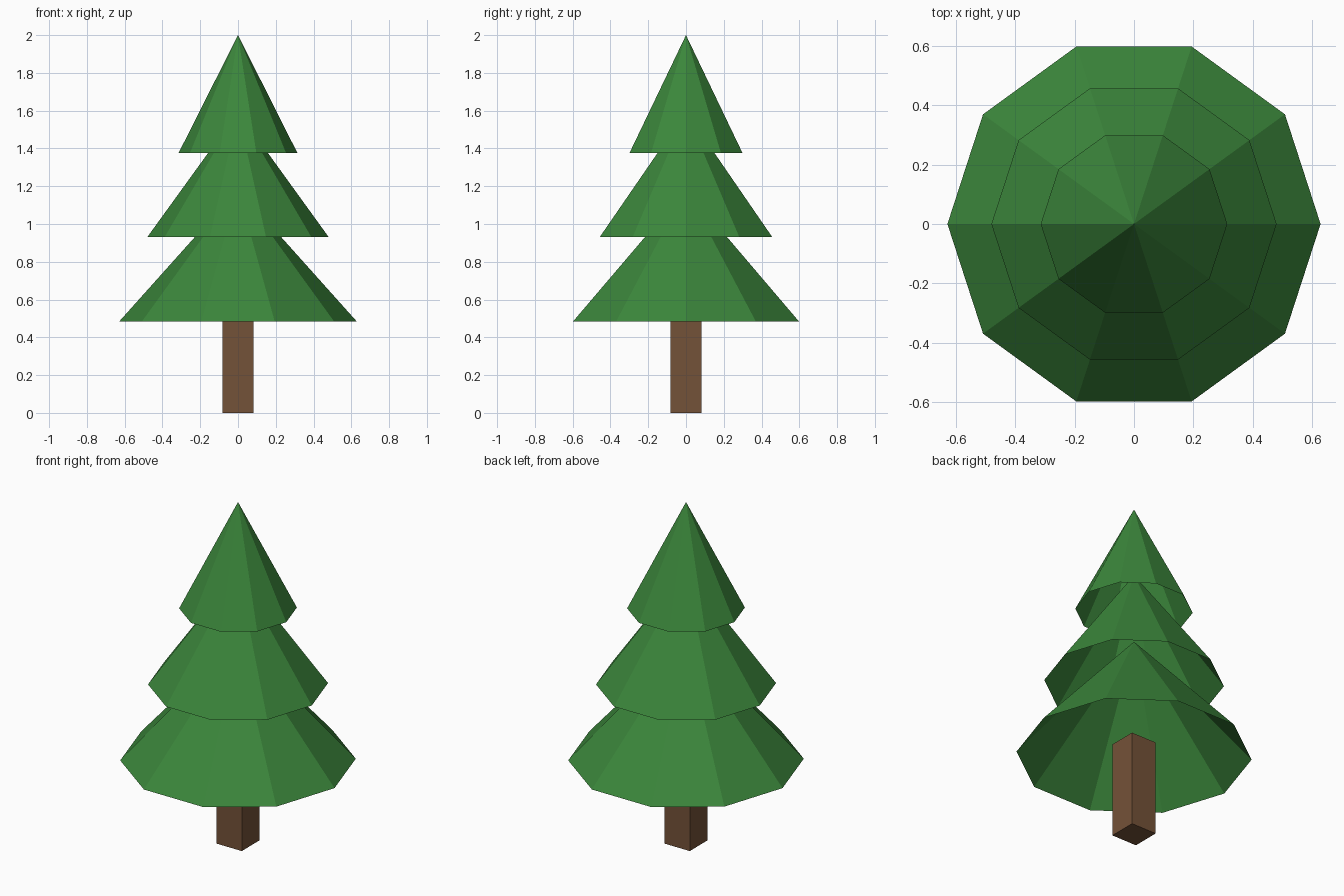
import bpy
import bmesh
import math

if "Cube" in bpy.data.objects:
    bpy.data.objects.remove(bpy.data.objects["Cube"])


def make_material(name, colour):
    mat = bpy.data.materials.new(name)
    mat.diffuse_color = (*colour, 1.0)
    mat.use_nodes = True
    mat.node_tree.nodes["Principled BSDF"].inputs["Base Color"].default_value = mat.diffuse_color
    return mat


def add_object(name, bm, mat):
    bmesh.ops.recalc_face_normals(bm, faces=bm.faces)
    mesh = bpy.data.meshes.new(name)
    bm.to_mesh(mesh)
    bm.free()
    mesh.materials.append(mat)
    obj = bpy.data.objects.new(name, mesh)
    bpy.context.collection.objects.link(obj)
    return obj


def foliage_tier(name, radius, base, apex, mat, sides=10):
    """Hollow cone, open underneath, with a corner on the x axis."""
    bm = bmesh.new()
    tip = bm.verts.new((0, 0, apex))
    rim = []
    for i in range(sides):
        a = math.tau * i / sides
        rim.append(bm.verts.new((radius * math.cos(a), radius * math.sin(a), base)))
    for i in range(sides):
        bm.faces.new((rim[i], rim[(i + 1) % sides], tip))
    obj = add_object(name, bm, mat)
    # open shell: make sure the normals face outward
    if obj.data.polygons[0].normal.z < 0:
        obj.data.flip_normals()
    return obj


green = make_material("needle green", (0.044, 0.24, 0.044))
brown = make_material("bark brown", (0.175, 0.085, 0.04))

# Trunk: square post ending just inside the lowest tier
WIDTH, HEIGHT = 0.164, 0.56
bm = bmesh.new()
bmesh.ops.create_cube(bm, size=1)
bmesh.ops.scale(bm, vec=(WIDTH, WIDTH, HEIGHT), verts=bm.verts)
bmesh.ops.translate(bm, vec=(0, 0, HEIGHT / 2), verts=bm.verts)
add_object("trunk", bm, brown)

# Three overlapping foliage tiers: radius, base height, apex height
for name, radius, base, apex in (
    ("lower_foliage", 0.628, 0.485, 1.186),
    ("middle_foliage", 0.48, 0.931, 1.595),
    ("upper_foliage", 0.314, 1.377, 2.0),
):
    foliage_tier(name, radius, base, apex, green)
